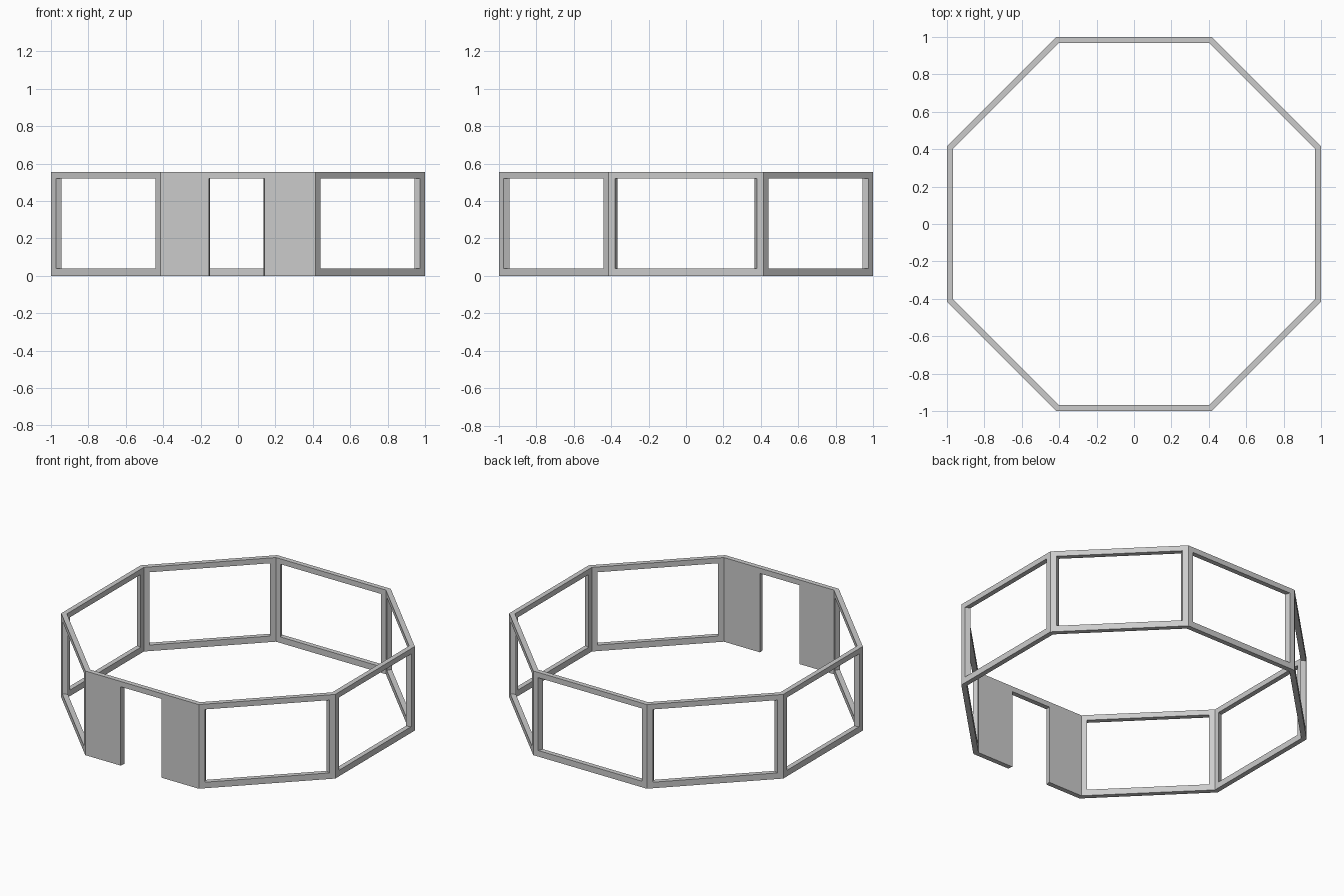
import bpy
import bmesh
from math import tan, pi
from mathutils import Matrix

if "Cube" in bpy.data.objects:
    bpy.data.objects.remove(bpy.data.objects["Cube"])

SIDES = 8
APOTHEM = 1.0
HALF = APOTHEM * tan(pi / SIDES)   # half the length of one outer side
INNER = 0.968                      # inner wall = outer wall scaled towards the axis
Z = [0.0, 0.04, 0.52, 0.555]       # floor, sill top, lintel underside, top

# opening limits along the side, and which (column, row) cells are open
WINDOW = ([-HALF, -0.378, 0.378, HALF], {(1, 1)})
DOORWAY = ([-HALF, -0.156, 0.142, HALF], {(1, 0), (1, 1)})


def add_panel(bm, index, layout):
    """Outer skin of one wall panel; index 0 faces the front."""
    us, open_cells = layout
    turn = Matrix.Rotation(index * 2 * pi / SIDES, 3, 'Z')
    grid = [[bm.verts.new(turn @ Matrix.Translation((u, -APOTHEM, z)).translation)
             for z in Z] for u in us]
    for c in range(len(us) - 1):
        for r in range(len(Z) - 1):
            if (c, r) not in open_cells:
                bm.faces.new((grid[c][r], grid[c + 1][r],
                              grid[c + 1][r + 1], grid[c][r + 1]))
    # drop the points left over in an open doorway
    for v in [v for col in grid for v in col if not v.link_faces]:
        bm.verts.remove(v)


bm = bmesh.new()

# doorway at the front, windows on the other seven sides
for i in range(SIDES):
    add_panel(bm, i, DOORWAY if i == 0 else WINDOW)
bmesh.ops.remove_doubles(bm, verts=bm.verts[:], dist=1e-4)

# wall thickness, mitred at the corners
ext = bmesh.ops.extrude_face_region(bm, geom=bm.faces[:], use_keep_orig=True)
inner = [g for g in ext["geom"] if isinstance(g, bmesh.types.BMVert)]
bmesh.ops.scale(bm, verts=inner, vec=(INNER, INNER, 1))
bmesh.ops.recalc_face_normals(bm, faces=bm.faces[:])

mesh = bpy.data.meshes.new("octagonal_wall_frame")
bm.to_mesh(mesh)
bm.free()
frame = bpy.data.objects.new("octagonal_wall_frame", mesh)
bpy.context.collection.objects.link(frame)
